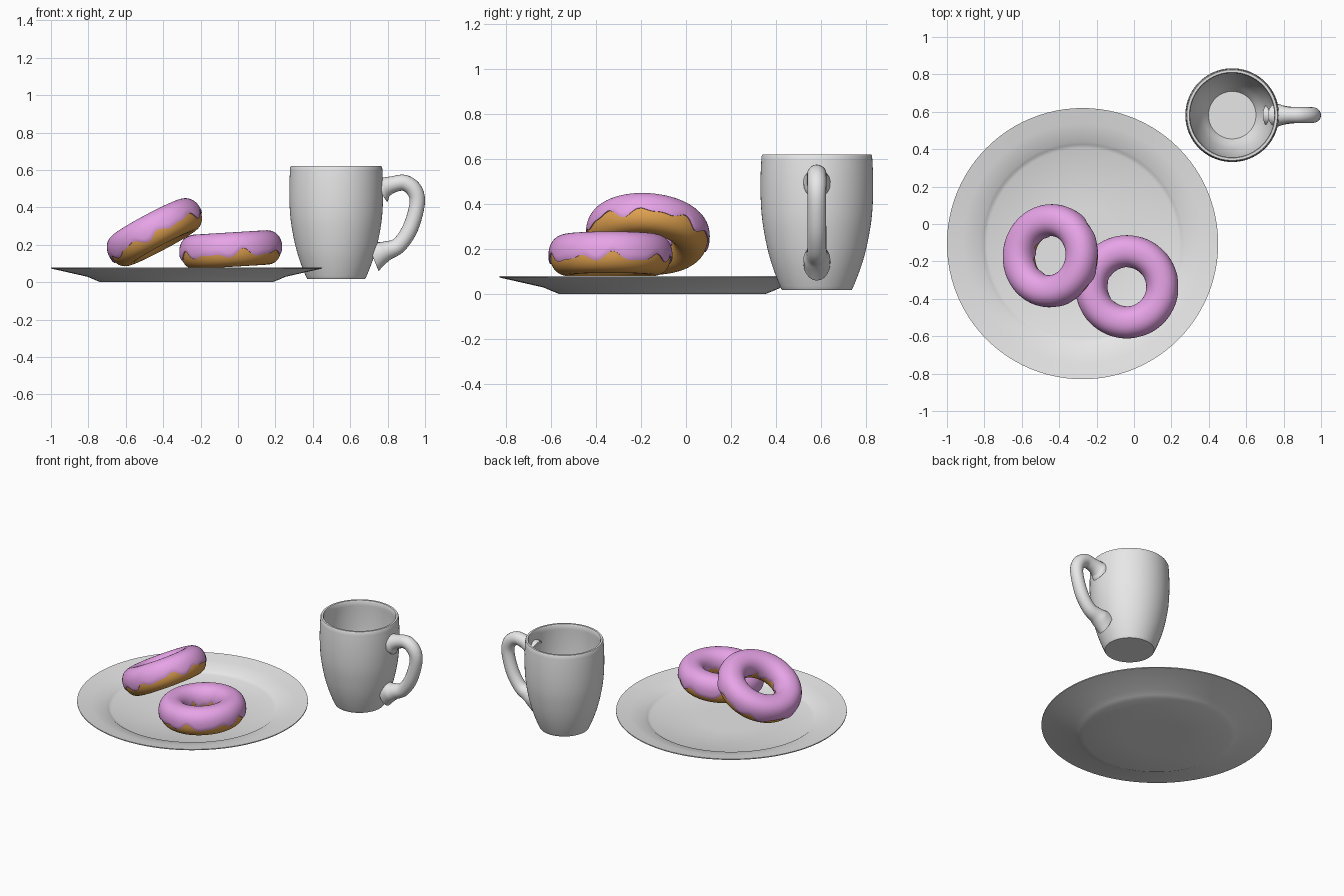
import bpy, bmesh, math
from math import sin, cos, pi, radians
from mathutils import Vector, Euler

if "Cube" in bpy.data.objects:
    bpy.data.objects.remove(bpy.data.objects["Cube"])


def material(name, col):
    m = bpy.data.materials.new(name)
    m.diffuse_color = (*col, 1)
    m.use_nodes = True
    m.node_tree.nodes["Principled BSDF"].inputs["Base Color"].default_value = m.diffuse_color
    return m


WHITE = material("white_china", (0.8, 0.8, 0.8))
PINK = material("pink_icing", (0.8, 0.37, 0.8))
DOUGH = material("golden_dough", (0.75, 0.36, 0.08))


def grid_object(name, rings, mat, close_rings=False, caps=False, angle=35):
    """Skin a list of closed rings into one mesh."""
    bm = bmesh.new()
    vs = [[bm.verts.new(p) for p in r] for r in rings]
    n, k = len(vs[0]), len(vs)
    for i in range(k if close_rings else k - 1):
        a, b = vs[i], vs[(i + 1) % k]
        for j in range(n):
            bm.faces.new((a[j], a[(j + 1) % n], b[(j + 1) % n], b[j]))
    if caps:
        bm.faces.new(vs[0])
        bm.faces.new(vs[-1])
    bmesh.ops.recalc_face_normals(bm, faces=bm.faces)
    me = bpy.data.meshes.new(name)
    bm.to_mesh(me)
    bm.free()
    me.shade_smooth()
    me.set_sharp_from_angle(angle=radians(angle))
    me.materials.append(mat)
    ob = bpy.data.objects.new(name, me)
    bpy.context.collection.objects.link(ob)
    return ob


def spline(pts, steps):
    """Smooth interpolation through points of any dimension."""
    pts = [Vector(p) for p in pts]
    pts = [2 * pts[0] - pts[1]] + pts + [2 * pts[-1] - pts[-2]]
    out = []
    for i in range(1, len(pts) - 2):
        a, b, c, d = pts[i - 1:i + 3]
        for s in range(steps):
            t = s / steps
            out.append(0.5 * (2 * b + (c - a) * t + (2 * a - 5 * b + 4 * c - d) * t * t
                              + (3 * b - a - 3 * c + d) * t ** 3))
    return out + [pts[-2]]


def lathe(name, profile, centre, mat, n=96):
    rings = [[(r * cos(2 * pi * j / n), r * sin(2 * pi * j / n), z) for j in range(n)]
             for r, z in profile]
    ob = grid_object(name, rings, mat, caps=True)
    ob.location = (*centre, 0)
    return ob


# Plate: stepped underside, wide sloping rim, sunken flat middle
lathe("plate", [(0.2, 0.0), (0.46, 0.0), (0.49, 0.012), (0.53, 0.029), (0.725, 0.073),
                (0.725, 0.079), (0.64, 0.064), (0.545, 0.045), (0.53, 0.034),
                (0.51, 0.025), (0.2, 0.023)], (-0.275, -0.105), WHITE)

# Mug: tapering body with an open inside
outer = [tuple(p) for p in spline([(0.158, 0.022), (0.182, 0.08), (0.206, 0.15), (0.226, 0.23),
                                   (0.243, 0.33), (0.25, 0.43), (0.25, 0.53), (0.246, 0.612)], 4)]
inner = [tuple(p) for p in spline([(0.225, 0.612), (0.229, 0.5), (0.226, 0.38), (0.207, 0.25),
                                   (0.172, 0.14), (0.127, 0.065)], 4)]
rim = [(0.242, 0.62), (0.229, 0.62)]
lathe("mug_body", [(0.155, 0.018)] + outer + rim + inner, (0.525, 0.582), WHITE)

# Mug handle: (x, z, radius) along the loop, flaring where it meets the body
path = spline([(0.757, 0.49, 0.075), (0.785, 0.507, 0.055), (0.83, 0.523, 0.044),
               (0.89, 0.531, 0.043), (0.942, 0.493, 0.043), (0.958, 0.42, 0.041),
               (0.922, 0.29, 0.042), (0.86, 0.198, 0.043), (0.795, 0.168, 0.052),
               (0.75, 0.15, 0.07), (0.72, 0.138, 0.085)], 5)
rings = []
for i, p in enumerate(path):
    q0, q1 = path[max(i - 1, 0)], path[min(i + 1, len(path) - 1)]
    d = Vector((q1.x - q0.x, q1.y - q0.y)).normalized()
    rings.append([(p.x - d.y * p.z * cos(u), 0.582 + min(p.z, 0.06) * sin(u),
                   p.y + d.x * p.z * cos(u)) for u in (2 * pi * k / 20 for k in range(20))])
grid_object("mug_handle", rings, WHITE, caps=True)


def donut_point(theta, phi, off):
    """Point on a slightly squarish ring; phi 0 is outside, 90 degrees is on top."""
    def power(v):
        return math.copysign(abs(v) ** 0.9, v)
    r = 0.19 + (0.078 + off) * power(cos(phi))
    return (r * cos(theta), r * sin(theta), (0.088 + off) * power(sin(phi)))


def donut(name, loc, tilt, seed):
    n, m = 120, 28
    thetas = [2 * pi * i / n for i in range(n)]
    dough = [[donut_point(t, 2 * pi * j / 40, 0) for j in range(40)] for t in thetas]
    # icing: thin shell over the top with a wavy, dripping border
    shell = []
    for t in thetas:
        wave = (sin(9 * t + seed) + 0.6 * sin(14 * t + 2 * seed) + 0.5 * sin(5 * t + 3 * seed))
        lo = radians(-12 + 8 * wave)
        hi = radians(186 + 7 * sin(6 * t + seed) + 5 * sin(11 * t))
        ring = [donut_point(t, lo, -0.004)]
        for j in range(m + 1):
            off = 0.005 if j in (0, m) else 0.008
            ring.append(donut_point(t, lo + (hi - lo) * j / m, off))
        ring.append(donut_point(t, hi, -0.004))
        for j in range(6, 0, -1):   # hidden underside of the icing
            ring.append(donut_point(t, lo + (hi - lo) * j / 7, -0.01))
        shell.append(ring)
    for part, data, mat in (("dough", dough, DOUGH), ("icing", shell, PINK)):
        ob = grid_object(name + "_" + part, data, mat, close_rings=True, angle=50)
        ob.location = loc
        ob.rotation_euler = Euler([radians(a) for a in tilt])


# Donuts: one nearly flat, one leaning on it
donut("flat_donut", (-0.038, -0.336, 0.17), (0, -3.5, 0), 0.7)
donut("leaning_donut", (-0.443, -0.17, 0.263), (-4, -28, 0), 2.1)
